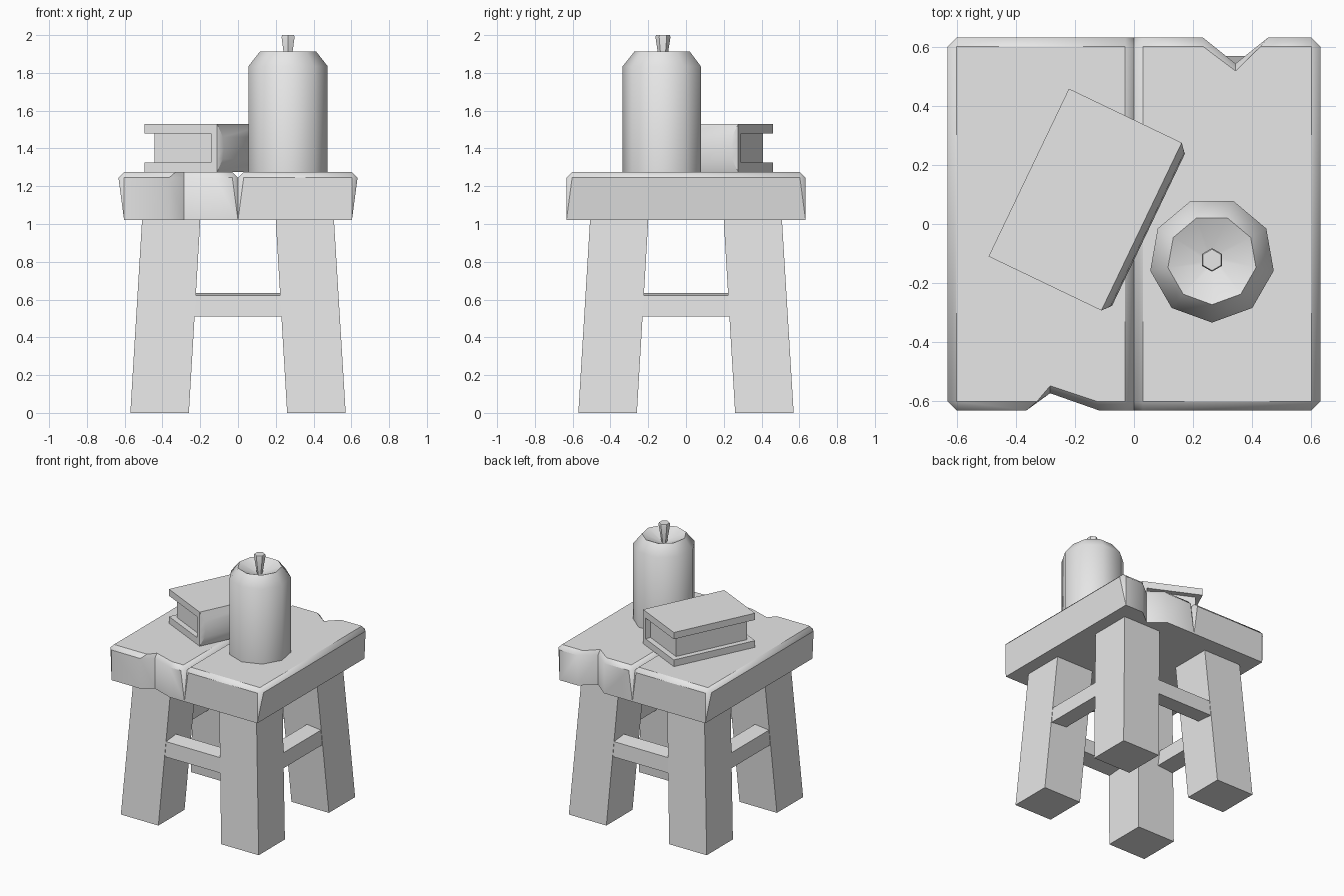
import bpy, bmesh, math
from mathutils import Matrix, Vector

old = bpy.data.objects.get("Cube")
if old:
    bpy.data.objects.remove(old, do_unlink=True)

grey = bpy.data.materials.new("plain grey")
grey.use_nodes = True
COLOR = (0.8, 0.8, 0.8, 1)
grey.diffuse_color = COLOR
grey.node_tree.nodes["Principled BSDF"].inputs["Base Color"].default_value = COLOR


def loft(name, rings, matrix=None):
    """Skin a stack of closed rings, cap both ends and shade by angle."""
    bm = bmesh.new()
    loops = [[bm.verts.new(p) for p in ring] for ring in rings]
    count = len(loops[0])
    for low, high in zip(loops, loops[1:]):
        for i in range(count):
            j = (i + 1) % count
            bm.faces.new((low[i], low[j], high[j], high[i]))
    bm.faces.new(loops[0][::-1])
    bm.faces.new(loops[-1])
    bmesh.ops.remove_doubles(bm, verts=bm.verts, dist=0.0005)
    bmesh.ops.recalc_face_normals(bm, faces=bm.faces)
    mesh = bpy.data.meshes.new(name)
    bm.to_mesh(mesh)
    bm.free()
    mesh.materials.append(grey)
    obj = bpy.data.objects.new(name, mesh)
    bpy.context.collection.objects.link(obj)
    if matrix:
        obj.matrix_world = matrix
    bpy.ops.object.select_all(action='DESELECT')
    obj.select_set(True)
    bpy.context.view_layer.objects.active = obj
    bpy.ops.object.shade_smooth_by_angle(angle=math.radians(42))
    return obj


def rect(x0, x1, y0, y1, z):
    return [(x0, y0, z), (x1, y0, z), (x1, y1, z), (x0, y1, z)]


def box(name, x, y, z, matrix=None):
    return loft(name, [rect(*x, *y, z[0]), rect(*x, *y, z[1])], matrix)


# Seat planks: chamfered top, tapering corner cuts and one chipped edge each
LOW, RIM, TOP = 1.02, 1.245, 1.275
OUT, CUT = 0.633, 0.03
INNER = OUT - CUT


def corner(s, t, outer):
    """Two columns of (bottom, rim, top) points for one plank corner."""
    if outer:
        low, side, flat, top = INNER, OUT, INNER, INNER
    else:
        low, side, flat, top = 0, 0, CUT, CUT
    base, cap = (s * low, t * OUT), (s * top, t * INNER)
    return [(base, (s * side, t * INNER), cap), (base, (s * flat, t * OUT), cap)]


def chip(points):
    return [(rim, rim, top) for rim, top in points]


def plank(name, s, back, front):
    cols = corner(s, -1, True)[::-1] + corner(s, 1, True) + chip(back)
    cols += corner(s, 1, False)[::-1] + corner(s, -1, False) + chip(front)
    loft(name, [[(*c[k], z) for c in cols] for k, z in enumerate((LOW, RIM, TOP))])


plank("seat_plank_left", 1,
      [((0.455, OUT), (0.43, INNER)), ((0.345, 0.545), (0.345, 0.52)),
       ((0.235, OUT), (0.235, INNER))], [])
plank("seat_plank_right", -1, [],
      [((-0.12, -OUT), (-0.125, -INNER)), ((-0.285, -0.575), (-0.285, -0.55)),
       ((-0.365, -OUT), (-0.33, -INNER))])

# Splayed legs
for sx, side in ((1, "left"), (-1, "right")):
    for sy, end in ((-1, "front"), (1, "back")):
        loft(f"leg_{end}_{side}",
             [rect(sx * a, sx * b, sy * a, sy * b, z)
              for a, b, z in ((0.26, 0.57, 0), (0.2, 0.508, LOW))])

# Rails, tilted to follow the splay of the legs
for i, place in enumerate(("front", "left", "back", "right")):
    section = [(-0.535, 0.51), (-0.405, 0.52), (-0.415, 0.635), (-0.53, 0.622)]
    loft(f"rail_{place}", [[(x, y, z) for y, z in section] for x in (-0.245, 0.245)],
         Matrix.Rotation(i * math.pi / 2, 4, 'Z'))

# Book: local x runs from fore-edge to spine, local y along the spine
WIDTH, LENGTH, BOARD, HIGH = 0.425, 0.632, 0.05, 0.255
half_w, half_l = WIDTH / 2, LENGTH / 2
place = Matrix.Translation((-0.166, 0.083, TOP)) @ Matrix.Rotation(math.radians(-25.6), 4, 'Z')
for name, z in (("book_bottom_cover", 0), ("book_top_cover", HIGH - BOARD)):
    box(name, (-half_w, half_w), (-half_l, half_l), (z, z + BOARD), place)
box("book_pages", (-half_w + 0.04, half_w - 0.03), (-half_l + 0.04, half_l - 0.04),
    (BOARD - 0.005, HIGH - BOARD + 0.005), place)
spine = []
for z, bulge, inset in ((0, 0, 0), (0.07, 0.022, 0.026), (HIGH / 2, 0.026, 0.03),
                        (HIGH - 0.07, 0.022, 0.026), (HIGH, 0, 0)):
    x, y = half_w + bulge, half_l - inset
    spine.append([(half_w - 0.035, -half_l, z), (half_w, -half_l, z), (x, -y, z),
                  (x, y, z), (half_w, half_l, z), (half_w - 0.035, half_l, z)])
loft("book_spine", spine, place)


# Candle and wick
def turned(name, sides, start, profile):
    angles = [start + math.tau * i / sides for i in range(sides)]
    centre = Vector((0.265, -0.122, 0))
    loft(name, [[centre + Vector((r * math.cos(a), r * math.sin(a), z)) for a in angles]
                for r, z in profile])


turned("candle", 9, -math.pi / 2,
       [(0.213, TOP), (0.213, 1.835), (0.152, 1.912), (0.02, 1.855)])
turned("wick", 6, math.pi / 2, [(0.018, 1.85), (0.04, 1.99), (0.036, 2.0)])
